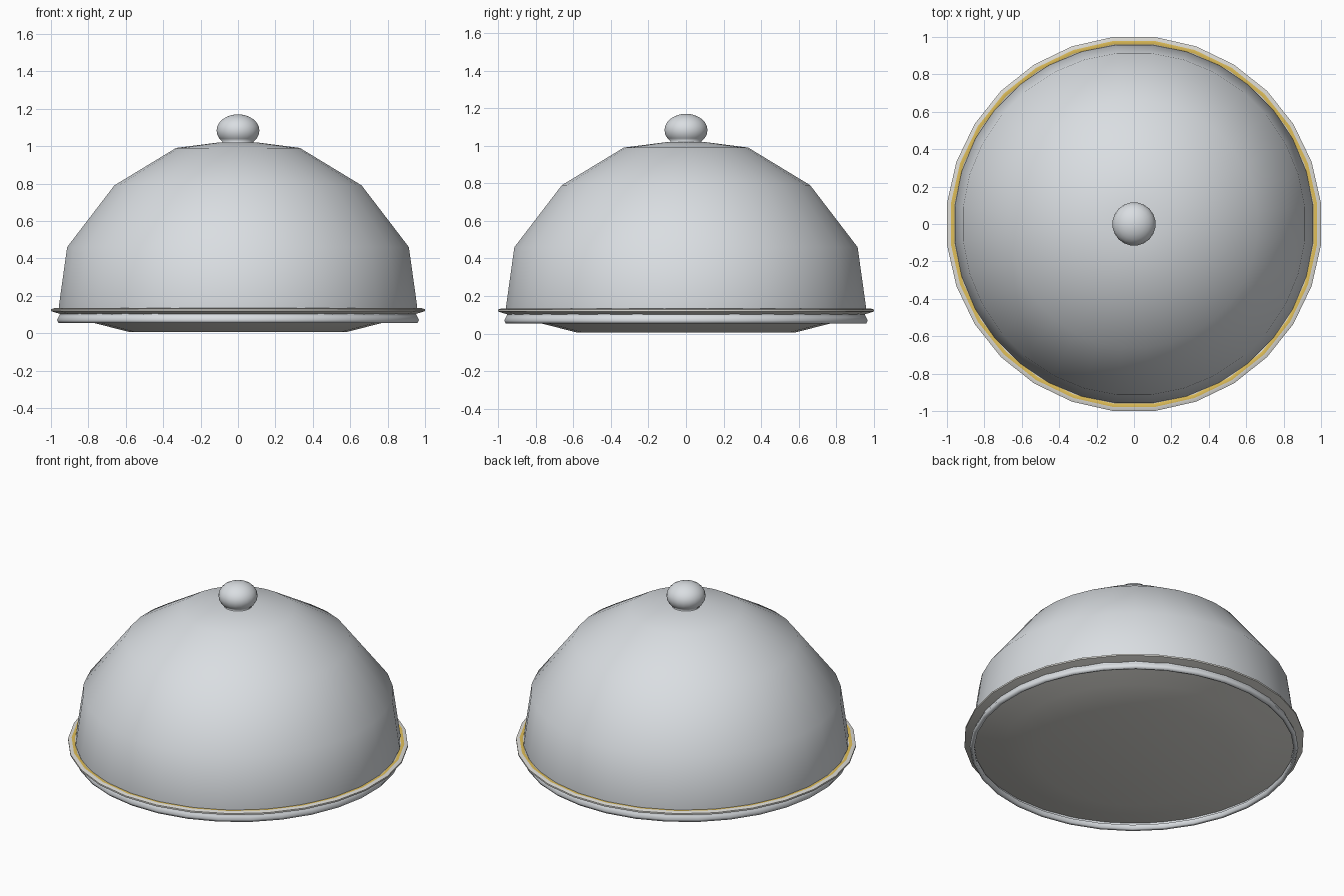
import bpy, bmesh, math

if "Cube" in bpy.data.objects:
    bpy.data.objects.remove(bpy.data.objects["Cube"])


def material(name, rgb):
    m = bpy.data.materials.new(name)
    m.diffuse_color = (*rgb, 1)
    m.use_nodes = True
    m.node_tree.nodes["Principled BSDF"].inputs["Base Color"].default_value = m.diffuse_color
    return m


def lathe(name, profile, segments, mats=(), gold_band=None, sharp=None):
    """Spin an (r, z) profile around the z axis; r = 0 ends become poles."""
    bm = bmesh.new()
    rings = []
    for r, z in profile:
        if r == 0:
            rings.append([bm.verts.new((0, 0, z))] * segments)
            continue
        angles = [2 * math.pi * (i + 0.5) / segments for i in range(segments)]
        rings.append([bm.verts.new((r * math.cos(a), r * math.sin(a), z)) for a in angles])
    for k in range(len(rings) - 1):
        a, b = rings[k], rings[k + 1]
        for i in range(segments):
            j = (i + 1) % segments
            f = bm.faces.new(list(dict.fromkeys((a[i], a[j], b[j], b[i]))))
            f.smooth = True
            f.material_index = 1 if k == gold_band else 0
    mesh = bpy.data.meshes.new(name)
    bm.to_mesh(mesh)
    bm.free()
    for m in mats:
        mesh.materials.append(m)
    ob = bpy.data.objects.new(name, mesh)
    bpy.context.collection.objects.link(ob)
    if sharp:
        bpy.context.view_layer.objects.active = ob
        ob.select_set(True)
        bpy.ops.object.shade_smooth_by_angle(angle=math.radians(sharp))
        ob.select_set(False)
    return ob


steel = material("steel", (0.70, 0.73, 0.76))
china = material("china", (0.72, 0.71, 0.67))
gold = material("gold", (0.75, 0.52, 0.10))

# Plate: underside, flared rim with gold band, then the hidden top side
lathe("plate", [
    (0, 0.005), (0.58, 0.005), (0.77, 0.053), (0.95, 0.10), (1.006, 0.118),
    (1.006, 0.128), (0.985, 0.135), (0.966, 0.132), (0.77, 0.075),
    (0.58, 0.03), (0, 0.03)], 28, (china, gold), gold_band=6, sharp=35)

# Dome cover: rolled lip at the bottom, shell up to the knob seat
lathe("dome_cover", [
    (0.945, 0.085), (0.945, 0.057), (0.963, 0.053), (0.972, 0.07), (0.963, 0.088),
    (0.957, 0.10), (0.963, 0.14), (0.918, 0.46), (0.664, 0.79), (0.333, 0.99),
    (0.10, 1.02), (0, 1.02)], 32, (steel,))

# Knob handle: flattened ball resting on the dome
ball = [(0.116 * math.cos(t), 1.083 + 0.087 * math.sin(t))
        for t in (math.radians(-45 + 135 * i / 9) for i in range(9))]
lathe("knob", [(0.095, 1.015)] + ball + [(0, 1.17)], 20, (steel,))
